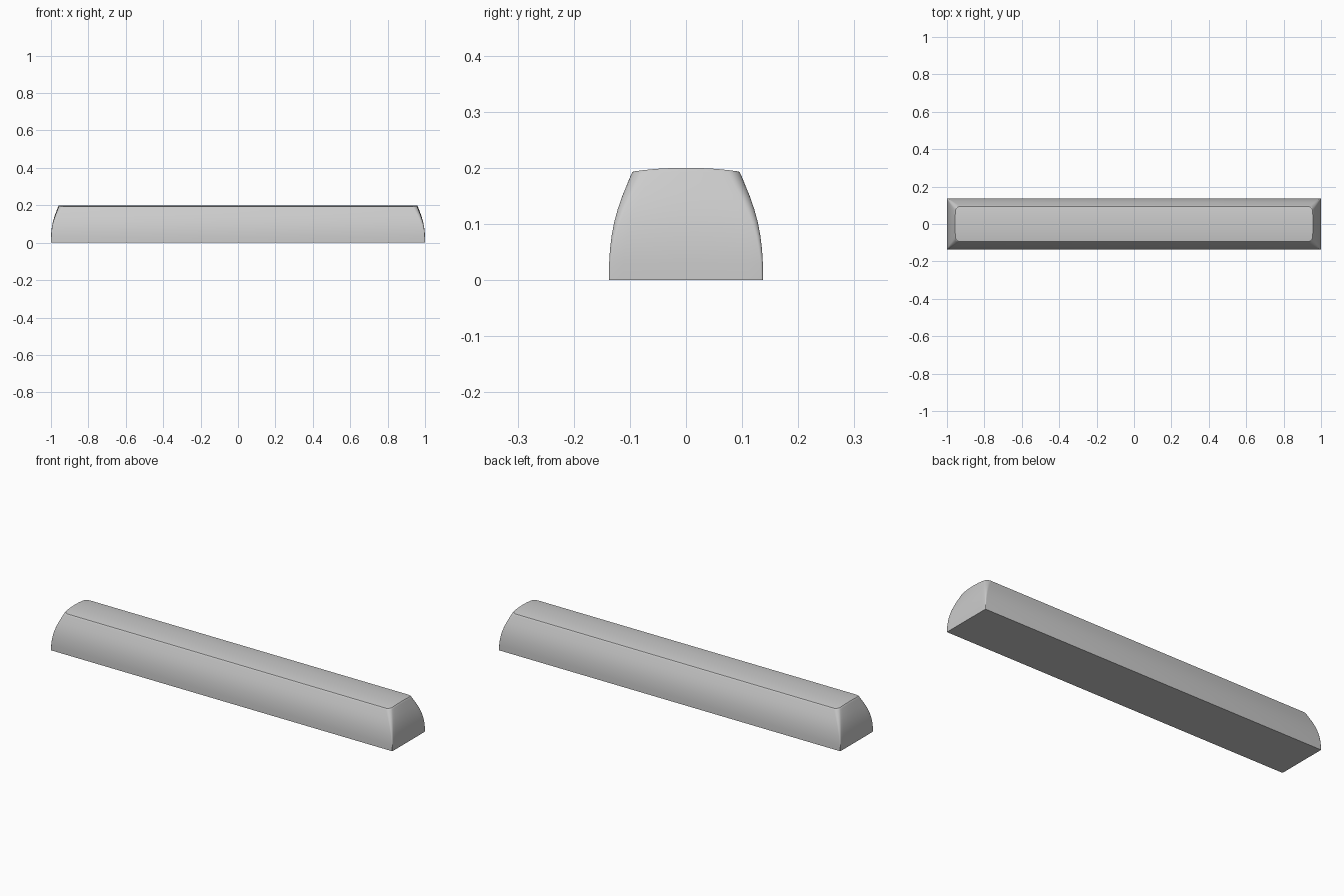
import bpy, bmesh, math

if "Cube" in bpy.data.objects:
    bpy.data.objects.remove(bpy.data.objects["Cube"])

HALF_X, HALF_Y = 1.0, 0.137
# side profile: inset from the base outline, height, corner radius
ROWS = [(0.0, 0.0, 0.003), (0.0, 0.03, 0.004), (0.0015, 0.055, 0.006),
        (0.0045, 0.08, 0.008), (0.009, 0.105, 0.011), (0.0155, 0.13, 0.014),
        (0.023, 0.153, 0.017), (0.031, 0.174, 0.02), (0.0385, 0.193, 0.022),
        (0.040, 0.1965, 0.022), (0.043, 0.2, 0.022)]


def half_outline(inset, r):
    """Right half of a rounded rectangle, from -y to +y, with a slightly bowed end."""
    hx, hy = HALF_X - inset, HALF_Y - inset
    bow = 0.1 * inset
    arc = [math.radians(a) for a in range(0, 91, 15)]
    upper = [(hx - r + r * math.cos(a), hy - r + r * math.sin(a)) for a in arc]
    lower = [(x, -y) for x, y in reversed(upper)]
    end = [(hx, (hy - r) * k / 6) for k in range(-5, 6)]
    return [(x - bow * (y / hy) ** 2, y) for x, y in lower + end + upper]


bm = bmesh.new()
rings = []
for inset, z, r in ROWS:
    pts = half_outline(inset, r)
    # the crown curves down towards front and back
    drop = 0.0065 * (z / 0.2) ** 3
    right = [bm.verts.new((x, y, z - drop * (abs(y) / 0.094) ** 2.2)) for x, y in pts]
    left = [bm.verts.new((-v.co.x, v.co.y, v.co.z)) for v in right]
    rings.append((right, left))

# side walls
for (r0, l0), (r1, l1) in zip(rings, rings[1:]):
    a, b = r0 + l0[::-1], r1 + l1[::-1]
    for i in range(len(a)):
        j = (i + 1) % len(a)
        bm.faces.new((a[i], a[j], b[j], b[i]))

# crown and flat base
for right, left in (rings[0], rings[-1]):
    for i in range(len(right) - 1):
        bm.faces.new((right[i], right[i + 1], left[i + 1], left[i]))

bmesh.ops.recalc_face_normals(bm, faces=bm.faces)
mesh = bpy.data.meshes.new("long_keycap")
bm.to_mesh(mesh)
bm.free()
keycap = bpy.data.objects.new("long_keycap", mesh)
bpy.context.collection.objects.link(keycap)
bpy.context.view_layer.objects.active = keycap
keycap.select_set(True)
bpy.ops.object.shade_smooth_by_angle(angle=math.radians(30))
